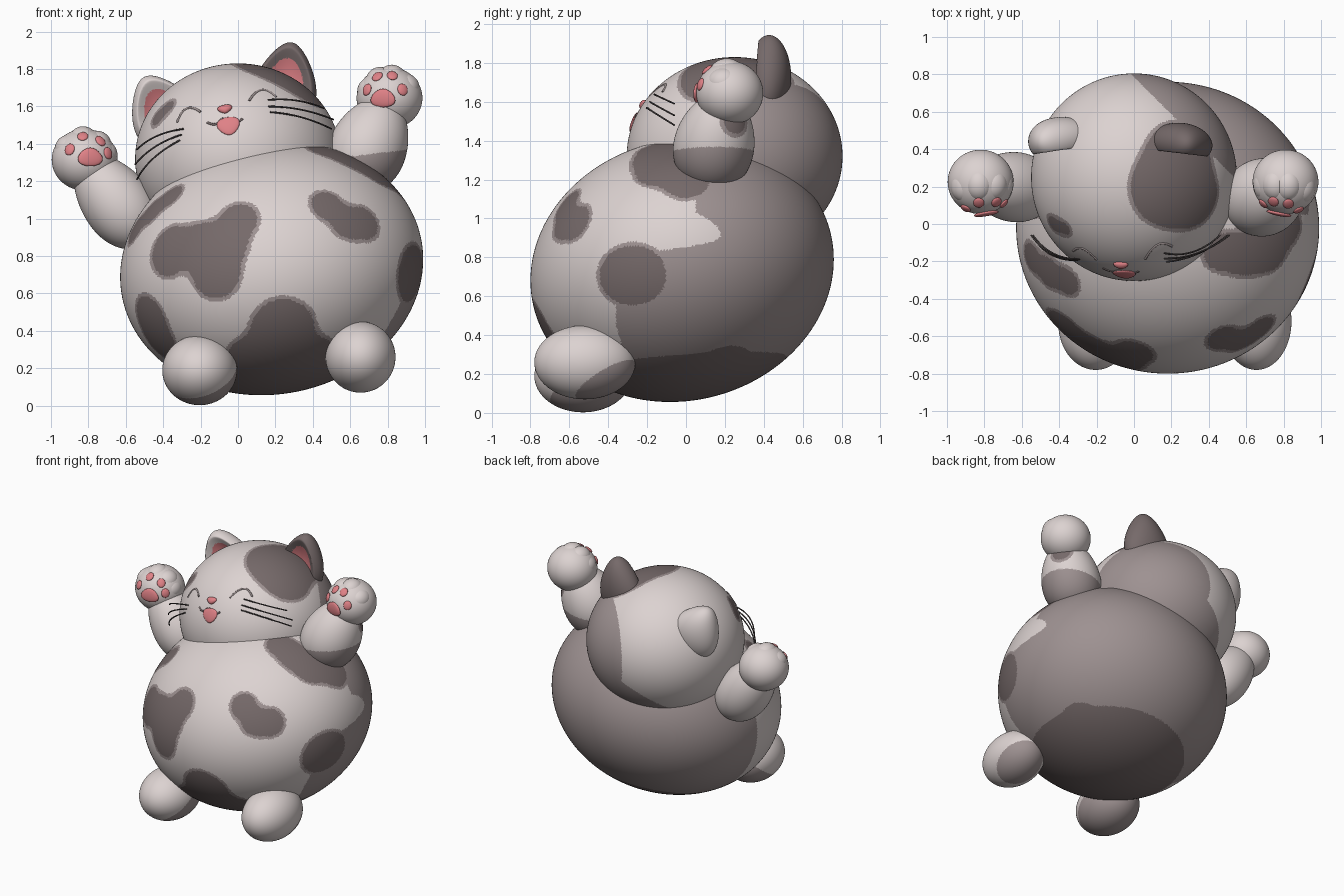
import bpy
import bmesh
from math import sqrt
from mathutils import Vector, Matrix, Euler

default_cube = bpy.data.objects.get("Cube")
if default_cube:
    bpy.data.objects.remove(default_cube, do_unlink=True)


def make_material(name, red, green, blue):
    material = bpy.data.materials.new(name)
    material.use_nodes = True
    colour = (red, green, blue, 1)
    material.diffuse_color = colour
    material.node_tree.nodes["Principled BSDF"].inputs["Base Color"].default_value = colour
    return material


CREAM, GREY, DARK, PINK, BLACK = range(5)
palette = [
    make_material("cream fur", .72, .65, .64),
    make_material("grey fur", .34, .285, .285),
    make_material("dark fur", .18, .143, .143),
    make_material("pink skin", .74, .22, .24),
    make_material("whisker black", .06, .05, .05),
]


# ---- helpers ----
def blob(name, centre, radii, rotation=None, detail=5, colour=CREAM, rule=None, shape=None):
    """Ellipsoid, optionally reshaped in unit space and painted by a rule on face centres."""
    bm = bmesh.new()
    bmesh.ops.create_icosphere(bm, subdivisions=detail, radius=1)
    if shape:
        for vert in bm.verts:
            vert.co = shape(vert.co)
    turn = rotation.to_matrix().to_4x4() if rotation else Matrix.Identity(4)
    bm.transform(Matrix.Translation(centre) @ turn @ Matrix.Diagonal((*radii, 1)))
    for face in bm.faces:
        face.smooth = True
        face.material_index = rule(face.calc_center_median()) if rule else colour
    mesh = bpy.data.meshes.new(name)
    bm.to_mesh(mesh)
    bm.free()
    for material in palette:
        mesh.materials.append(material)
    obj = bpy.data.objects.new(name, mesh)
    bpy.context.collection.objects.link(obj)
    return obj


def surface_point(solid, *coords):
    """Fill in the one missing coordinate so the point lies on the ellipsoid."""
    centre, radii = solid
    missing = coords.index(None)
    rest = 1 - sum(((c - centre[i]) / radii[i]) ** 2 for i, c in enumerate(coords) if i != missing)
    side = -1 if missing == 1 else 1
    point = list(coords)
    point[missing] = centre[missing] + side * radii[missing] * sqrt(max(rest, 0))
    return Vector(point)


def surface_normal(solid, point):
    return Vector([(p - c) / r ** 2 for p, c, r in zip(point, *solid)]).normalized()


def patch_distance(spots, p, blend=.08):
    """Distance to a fur patch: several (point, radius) spots that melt together."""
    total = 9
    for centre, radius in spots:
        d = (p - centre).length - radius
        h = max(blend - abs(total - d), 0) / blend
        total = min(total, d) - h * h * blend / 4
    return total


def patch_colour(patches, p, ground):
    d = min(patch_distance(spots, p) for spots in patches)
    return DARK if d < -.02 else GREY if d < 0 else ground


def plate(name, solid, point, width, height, thick=.012, roll=0, taper=0):
    """Thin rounded pink pad lying on an ellipsoid, wider at the top for positive taper."""
    normal = surface_normal(solid, point)
    facing = normal.to_track_quat('Z', 'Y') @ Euler((0, 0, roll)).to_quaternion()
    return blob(name, point, (width, height, thick), facing, 3, PINK,
                shape=lambda co: Vector((co.x * (1 + taper * co.y), co.y, co.z)))


def line(name, points, thickness, colour):
    curve = bpy.data.curves.new(name, 'CURVE')
    curve.dimensions = '3D'
    curve.bevel_depth = thickness
    curve.bevel_resolution = 2
    curve.use_fill_caps = True
    spline = curve.splines.new('NURBS')
    spline.points.add(len(points) - 1)
    for target, point in zip(spline.points, points):
        target.co = (*point, 1)
    spline.use_endpoint_u = True
    spline.order_u = 3
    curve.materials.append(palette[colour])
    obj = bpy.data.objects.new(name, curve)
    bpy.context.collection.objects.link(obj)


# ---- body: an ellipsoid leaning up toward its left and back ----
BODY = (Vector((.18, -.02, .735)), Vector((.81, .78, .675)))


def lean(unit):
    return .07 * unit.x + .08 * unit.y


def body_patch(*spots):
    """Spots placed on the leaning body by two known coordinates each."""
    placed = []
    for x, y, z, radius in spots:
        lift = 0
        for _ in range(6):
            point = surface_point(BODY, x, y, z if z is None else z - lift)
            offset = point - BODY[0]
            lift = BODY[1].z * lean(Vector((offset.x / BODY[1].x, offset.y / BODY[1].y, 0)))
        placed.append((point + Vector((0, 0, lift)), radius))
    return placed


body_patches = [
    body_patch((-.36, None, .83, .16), (-.2, None, .86, .15), (0, None, .99, .125),
               (-.12, None, .71, .155), (-.07, None, .86, .14)),
    body_patch((.48, None, 1.07, .11), (.67, None, .98, .115), (.58, None, .97, .1)),
    body_patch((.24, None, .41, .19), (.12, None, .24, .2), (.35, None, .24, .2)),
    body_patch((-.47, None, .46, .15), (-.42, None, .34, .15)),
    body_patch((-.36, None, 1.12, .095), (-.46, None, 1.04, .11), (-.55, None, .94, .1)),
    body_patch((None, -.32, .7, .16), (None, -.24, .71, .16)),
    body_patch((.47, -.15, None, .12), (.6, -.16, None, .14), (.72, -.14, None, .14), (.81, 0, None, .14)),
    [(Vector((.25, 0, .05)), .59), (Vector((.7, .22, .25)), .12)],
]


def body_rule(p):
    """Grey back whose edge leaves a rounded cream tongue below the left arm."""
    if p.x < .2:
        edge = .03
    elif p.z > .91:
        edge = max(.05, .18 - 9 * (p.z - .91) ** 2)
    else:
        edge = max(-.36, .18 - 55 * (p.z - .91) ** 2) + .3 * max(.45 - p.z, 0)
    return patch_colour(body_patches, p, GREY if p.y > edge else CREAM)


blob("body", *BODY, detail=7, rule=body_rule,
     shape=lambda co: Vector((co.x, co.y, co.z + lean(co))))

# ---- head ----
HEAD = ((0, .25, 1.32), (.55, .555, .51))


def head_patch(*spots):
    return [(surface_point(HEAD, *spot[:3]), spot[3]) for spot in spots]


head_patches = [
    head_patch((.2, .2, None, .24), (.31, .15, None, .2), (.25, .36, None, .21)),
    head_patch((-.37, None, 1.6, .055), (-.43, None, 1.54, .065)),
]


def head_rule(p):
    low = 1.5 * max(0, 1.2 - p.z)
    behind = .7 * p.x + .7 * (p.y - .25) + low > .375
    return patch_colour(head_patches, p, GREY if behind and p.y > .2 else CREAM)


blob("head", *HEAD, detail=7, rule=head_rule)


# ---- ears: tapered shells with a hollow pink front ----
def ear_shape(co):
    hollow = max(0, 1 - 1.3 * (co.x ** 2 + co.z ** 2)) if co.y < 0 else 0
    return Vector((co.x * (1 - .35 * co.z), co.y + .9 * hollow, co.z))


def make_ear(name, centre, radii, angles, colour):
    rotation = Euler(angles)
    ear = blob(name, centre, radii, rotation, 5, colour, shape=ear_shape)
    back = rotation.to_matrix().inverted()
    for face in ear.data.polygons:
        local = back @ (face.center - Vector(centre))
        x, y, z = (local[i] / radii[i] for i in range(3))
        across = x / (1 - .35 * z)
        if across ** 2 + z ** 2 < .36 and y < .3:
            face.material_index = PINK


make_ear("left_ear", (.255, .43, 1.73), (.165, .11, .215), (0, .15, -.12), DARK)
make_ear("right_ear", (-.41, .45, 1.58), (.17, .12, .2), (0, -.48, .15), CREAM)

# ---- face ----
nose = surface_point(HEAD, -.07, None, 1.585)
plate("nose", HEAD, nose, .038, .026, thick=.02, roll=.2, taper=.4)
mouth = surface_point(HEAD, -.05, None, 1.495)
plate("mouth", HEAD, mouth, .06, .052, roll=.2, taper=.3)
face_lines = {
    "mouth_line": [(-.165, 1.515), (-.12, 1.49), (-.075, 1.55), (-.02, 1.495), (.025, 1.535)],
    "right_eye": [(-.325, 1.515), (-.3, 1.58), (-.24, 1.6), (-.2, 1.57)],
    "left_eye": [(.06, 1.63), (.09, 1.68), (.155, 1.695), (.205, 1.65)],
}
for name, points in face_lines.items():
    line(name, [surface_point(HEAD, x, None, z) for x, z in points], .0065,
         DARK if name == "mouth_line" else GREY)

whiskers = [
    ((-.29, 1.48), (-.45, 1.46), (-.54, 1.37)),
    ((-.3, 1.45), (-.46, 1.4), (-.55, 1.29)),
    ((-.31, 1.42), (-.48, 1.33), (-.54, 1.21)),
    ((.16, 1.635), (.32, 1.65), (.46, 1.59)),
    ((.16, 1.6), (.34, 1.6), (.51, 1.53)),
    ((.17, 1.57), (.34, 1.56), (.5, 1.48)),
]
for root, middle, tip in whiskers:
    start = surface_point(HEAD, root[0], None, root[1])
    line("whisker", [start, (middle[0], -.19, middle[1]), (tip[0], -.06, tip[1])], .0045, BLACK)


# ---- arms and paws ----
def make_arm(side, centre, axis, radius, length, paw_centre, toes, pad, detail, rule=None):
    rotation = Vector(axis).to_track_quat('Z', 'Y')
    blob(side + "_arm", centre, (radius, radius, length), rotation, detail, rule=rule,
         shape=lambda co: Vector((co.x * (1 - .15 * co.z), co.y * (1 - .15 * co.z), co.z)))
    paw = (paw_centre, (.176, .172, .165))
    blob(side + "_paw", *paw)
    middle = Vector(paw_centre)
    for dx, dz in toes:
        spot = surface_point(paw, middle.x + dx, None, middle.z + dz)
        out = spot - middle
        bump = Vector((out.x, out.y * .15, out.z)).normalized() * .102
        blob(side + "_toe", middle + bump, (.078, .09, .078), detail=4)
        plate(side + "_toe_pad", paw, spot, .029, .033)
    main = surface_point(paw, middle.x + pad[0], None, middle.z + pad[1])
    plate(side + "_palm_pad", paw, main, .066, .05, thick=.014, taper=-.25)


arm_spot = [[(Vector((.87, .25, 1.5)), .085)]]


def left_arm_rule(p):
    return patch_colour(arm_spot, p, GREY if p.z < 1.26 + .12 * p.x else CREAM)


make_arm("left", (.705, .15, 1.4), (.2, .1, .45), .205, .27, (.81, .225, 1.645),
         [(-.12, .045), (-.065, .115), (.015, .12), (.07, .045)], (-.035, 0), 6, left_arm_rule)
make_arm("right", (-.66, .2, 1.1), (-.27, .03, .35), .185, .29, (-.82, .225, 1.315),
         [(-.08, .055), (-.01, .125), (.085, .1), (.125, .035)], (.03, .015), 5)


# ---- feet: grey soles toward the back ----
def make_foot(name, centre, radii, limit):
    def sole(p):
        out = p - Vector(centre)
        return GREY if .3 * out.x + .45 * out.y - .7 * out.z > limit else CREAM
    blob(name, centre, radii, detail=6, rule=sole)


make_foot("left_foot", (.655, -.52, .26), (.187, .26, .19), .12)
make_foot("right_foot", (-.205, -.53, .19), (.2, .25, .187), .03)
